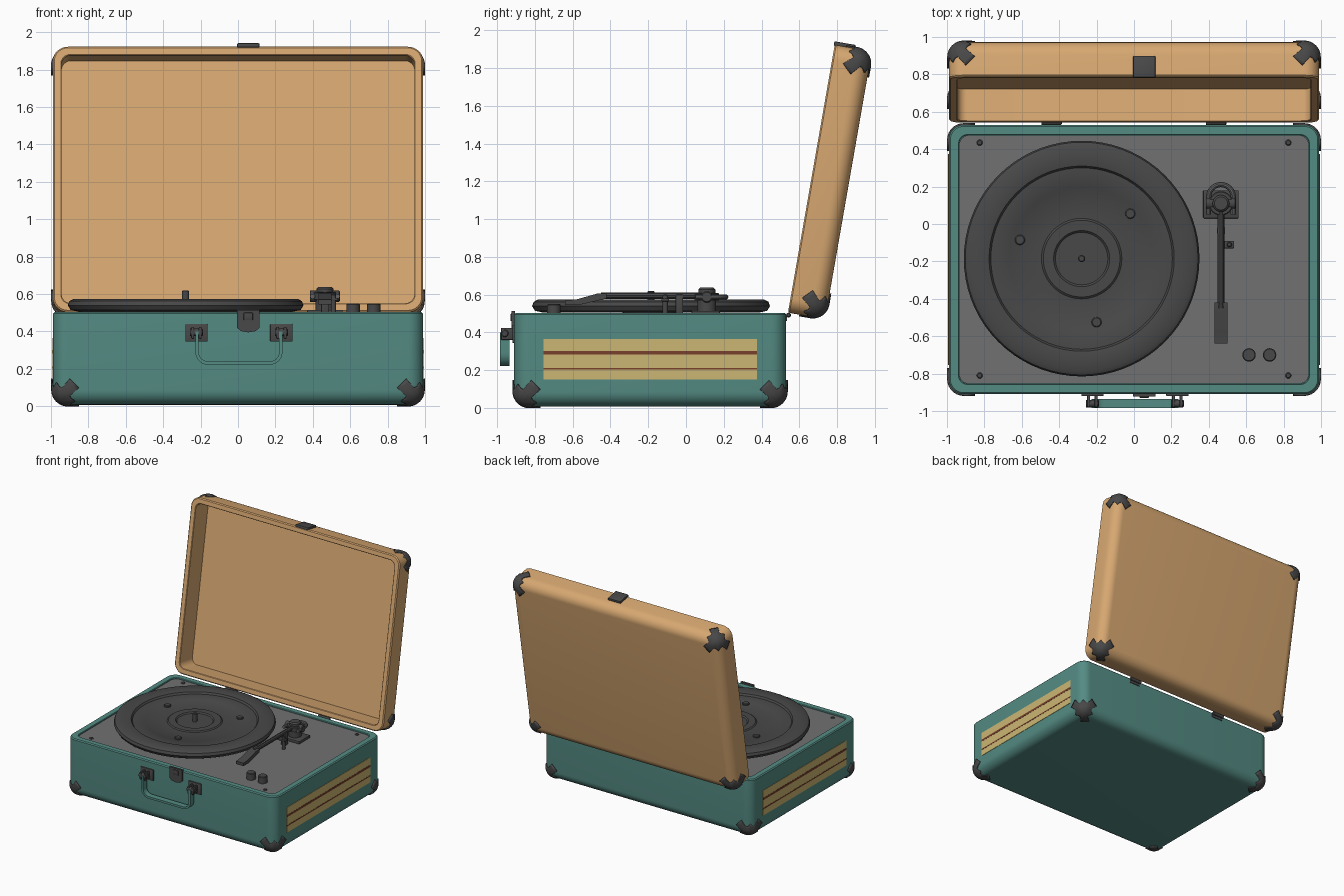
import bpy, bmesh
from math import sin, cos, pi, radians
from mathutils import Vector, Matrix

if "Cube" in bpy.data.objects:
    bpy.data.objects.remove(bpy.data.objects["Cube"])


def material(name, rgb):
    m = bpy.data.materials.new(name)
    m.use_nodes = True
    m.diffuse_color = (*rgb, 1)
    m.node_tree.nodes["Principled BSDF"].inputs["Base Color"].default_value = (*rgb, 1)
    return m


TAN = material("tan_leather", (0.68, 0.39, 0.165))
TEAL = material("teal_leather", (0.09, 0.26, 0.23))
DECK = material("deck_grey", (0.165, 0.165, 0.165))
DARK = material("dark_plastic", (0.065, 0.065, 0.067))
METAL = material("grey_metal", (0.13, 0.13, 0.13))
CLOTH = material("straw_cloth", (0.6, 0.47, 0.17))
STRIPE = material("maroon_stripe", (0.19, 0.05, 0.025))

HX, HY, R = 0.99, 0.72, 0.08          # half sizes and corner radius of the case
TILT = radians(9.9)
S, C = sin(TILT), cos(TILT)
CASE = Matrix.Translation((0, -0.19, 0.008))
LID = (Matrix.Translation((0, 0.54 + HY * S + 0.2 * C, 0.505 + HY * C - 0.2 * S))
       @ Matrix.Rotation(pi / 2 - TILT, 4, 'X'))
WORLD = Matrix()
made = []


def add(name, bm, mat, place=WORLD, recalc=True):
    if recalc:
        bmesh.ops.recalc_face_normals(bm, faces=bm.faces)
    me = bpy.data.meshes.new(name)
    bm.to_mesh(me)
    bm.free()
    me.materials.append(mat)
    ob = bpy.data.objects.new(name, me)
    ob.matrix_world = place
    bpy.context.collection.objects.link(ob)
    made.append(ob)
    return ob


def box(name, mat, xs, ys, zs, bevel=0, place=WORLD):
    bm = bmesh.new()
    bmesh.ops.create_cube(bm, size=1)
    for v in bm.verts:
        v.co = [(b + a) / 2 + k * (b - a) for k, (a, b) in zip(v.co, (xs, ys, zs))]
    if bevel:
        bmesh.ops.bevel(bm, geom=bm.edges[:], offset=bevel, segments=2,
                        profile=0.5, affect='EDGES')
    add(name, bm, mat, place)


def lathe(name, mat, profile, center, along_x=False, steps=24):
    bm = bmesh.new()
    vs = [bm.verts.new((r, 0, z)) for r, z in profile]
    es = [bm.edges.new(p) for p in zip(vs, vs[1:])]
    bmesh.ops.spin(bm, geom=vs + es, cent=(0, 0, 0), axis=(0, 0, 1),
                   angle=2 * pi, steps=steps)
    bmesh.ops.remove_doubles(bm, verts=bm.verts, dist=1e-5)
    turn = Matrix.Rotation(pi / 2, 4, 'Y') if along_x else WORLD
    add(name, bm, mat, Matrix.Translation(center) @ turn)


def knob(name, mat, r, h, center, along_x=False, b=0.005):
    lathe(name, mat, [(0, 0), (r, 0), (r, h - b), (r - b, h), (0, h)], center, along_x)


def prism(name, mat, outline, to_3d, depth):
    bm = bmesh.new()
    f = bm.faces.new([bm.verts.new(to_3d(a, b)) for a, b in outline])
    g = bmesh.ops.extrude_face_region(bm, geom=[f])["geom"]
    bmesh.ops.translate(bm, vec=depth, verts=[v for v in g if isinstance(v, bmesh.types.BMVert)])
    add(name, bm, mat)


def tube(name, mat, pts, radius):
    cu = bpy.data.curves.new(name, 'CURVE')
    cu.dimensions = '3D'
    cu.fill_mode = 'FULL'
    cu.bevel_depth, cu.bevel_resolution = radius, 3
    cu.use_fill_caps = True
    sp = cu.splines.new('POLY')
    sp.points.add(len(pts) - 1)
    for p, co in zip(sp.points, pts):
        p.co = (*co, 1)
    path = bpy.data.objects.new(name + "_path", cu)
    bpy.context.collection.objects.link(path)
    bpy.context.view_layer.update()
    bm = bmesh.new()
    bm.from_mesh(path.evaluated_get(bpy.context.evaluated_depsgraph_get()).to_mesh())
    bpy.data.objects.remove(path)
    add(name, bm, mat)


def ring(hx, hy, r, n=8):
    pts = []
    for q, (sx, sy) in enumerate(((1, 1), (-1, 1), (-1, -1), (1, -1))):
        for i in range(n + 1):
            a = (q + i / n) * pi / 2
            pts.append((sx * (hx - r) + r * cos(a), sy * (hy - r) + r * sin(a)))
    return pts


def tray(name, mat, rim, wall, floor, place):
    """Rounded open box: bottom arc, straight side, rim, then inner wall and floor."""
    arc = [(R * (1 - sin(t)), R * (1 - cos(t))) for t in (k * pi / 16 for k in range(9))]
    levels = [(i, z, R - i) for i, z in arc]
    levels += [(0, rim - 0.008, R), (0.008, rim, R - 0.008), (wall - 0.004, rim, 0.05),
               (wall, rim - 0.004, 0.05), (wall, floor, 0.05)]
    bm = bmesh.new()
    loops = [[bm.verts.new((x, y, z)) for x, y in ring(HX - i, HY - i, r)]
             for i, z, r in levels]
    for a, b in zip(loops, loops[1:]):
        for k in range(len(a)):
            j = (k + 1) % len(a)
            bm.faces.new((a[k], a[j], b[j], b[k]))
    bm.faces.new(loops[0])
    bm.faces.new(loops[-1])
    bmesh.ops.remove_doubles(bm, verts=bm.verts, dist=1e-5)
    add(name, bm, mat, place)


def corner_guard(name, sx, sy, place):
    """Three-tabbed plate wrapped over a rounded corner."""
    half = [(0, 0.118), (14, 0.102), (28, 0.103), (33, 0.166)]
    rays = half + [(45, 0.163)] + [(90 - a, r) for a, r in reversed(half)]
    bm = bmesh.new()
    n = 8

    def wrap(axis, s, t):
        d = Vector((0, 0, 0))
        d[(axis + 1) % 3], d[(axis + 2) % 3] = s, t
        q = Vector([max(c, R) for c in d])
        p = q + (d - q).normalized() * (R + 0.003)
        return bm.verts.new((sx * (HX - p.x), sy * (HY - p.y), p.z))

    for axis in range(3):
        grid = [[wrap(axis, r * k / n * cos(radians(a)), r * k / n * sin(radians(a)))
                 for k in range(n + 1)] for a, r in rays]
        for a, b in zip(grid, grid[1:]):
            for k in range(n):
                bm.faces.new((a[k], a[k + 1], b[k + 1], b[k]))
    bmesh.ops.remove_doubles(bm, verts=bm.verts, dist=1e-5)
    bmesh.ops.recalc_face_normals(bm, faces=bm.faces)
    if sum(f.normal.dot(Vector((sx, sy, -1))) for f in bm.faces) < 0:
        bmesh.ops.reverse_faces(bm, faces=bm.faces)
    mod = add(name, bm, DARK, place, recalc=False).modifiers.new("thickness", 'SOLIDIFY')
    mod.thickness, mod.offset = 0.012, 0


# Case, lid and corner guards
tray("case", TEAL, 0.495, 0.055, 0.45, CASE)
tray("lid", TAN, 0.2, 0.047, 0.025, LID)
for part, place in (("case", CASE), ("lid", LID)):
    for sx, side in ((1, "left"), (-1, "right")):
        for sy, end in ((1, "far"), (-1, "near")):
            corner_guard(f"{part}_guard_{end}_{side}", sx, sy, place)

# Deck plate and its screws
prism("deck", DECK, ring(HX - 0.056, HY - 0.056, 0.05),
      lambda x, y: (x, y - 0.19, 0.45), (0, 0, 0.043))
for x in (-0.825, 0.825):
    for y in (-0.81, 0.435):
        knob("deck_screw", DARK, 0.016, 0.01, (x, y, 0.49))

# Platter with stepped rings, spindle and three screws
PX, PY = -0.28, -0.185
lathe("platter", DARK, [(0, 0.505), (0.57, 0.505), (0.615, 0.515), (0.63, 0.54), (0.622, 0.562),
                        (0.6, 0.574), (0.52, 0.574), (0.495, 0.57), (0.485, 0.555), (0.39, 0.555),
                        (0.385, 0.552), (0.215, 0.552), (0.205, 0.56), (0.15, 0.56),
                        (0.14, 0.55), (0, 0.55)], (PX, PY, 0), steps=72)
knob("platter_hub", DARK, 0.15, 0.04, (PX, PY, 0.47))
knob("spindle", DARK, 0.019, 0.08, (PX, PY, 0.54))
for x, y in ((-0.02, 0.055), (-0.61, -0.085), (-0.2, -0.525)):
    knob("platter_screw", DARK, 0.027, 0.02, (x, y, 0.545))

# Tonearm: base, pivot, counter loop, arm, head and rest
TX, TY = 0.465, 0.11
box("tonearm_base", DARK, (0.37, 0.56), (0.03, 0.18), (0.49, 0.515), 0.005)
knob("pivot_post", DARK, 0.05, 0.07, (TX, TY, 0.51))
knob("pivot_body", DARK, 0.065, 0.04, (TX, TY, 0.57))
knob("pivot_cap", DARK, 0.045, 0.03, (TX, TY, 0.608), b=0.01)
knob("pivot_axle", DARK, 0.03, 0.16, (TX - 0.08, TY, 0.588), True)
loop = [(TX + 0.066, 0.05, 0.588)]
loop += [(TX + 0.066 * cos(k * pi / 12), 0.145 + 0.066 * sin(k * pi / 12), 0.588) for k in range(13)]
tube("pivot_loop", METAL, loop + [(TX - 0.066, 0.05, 0.588)], 0.014)
tube("tonearm", DARK, [(TX, TY, 0.595), (TX, -0.45, 0.595)], 0.018)
prism("tonearm_head", DARK, [(-0.42, 0.608), (-0.47, 0.606), (-0.58, 0.575), (-0.64, 0.57),
                             (-0.64, 0.545), (-0.57, 0.545), (-0.42, 0.58)],
      lambda y, z: (0.43, y, z), (0.07, 0, 0))
box("arm_rest", DARK, (0.445, 0.487), (-0.055, -0.015), (0.49, 0.6), 0.004)
knob("lift_post", DARK, 0.014, 0.11, (0.51, -0.11, 0.49))
box("lift_lever", DARK, (0.46, 0.535), (-0.13, -0.09), (0.565, 0.58), 0.004)

# Control knobs
for x in (0.615, 0.725):
    knob("control_knob", DARK, 0.036, 0.06, (x, -0.7, 0.49))

# Cloth side panels with stripes
for s in (-1, 1):
    for name, mat, out, z0, z1 in (("side_panel", CLOTH, 0.003, 0.15, 0.365),
                                   ("upper_stripe", STRIPE, 0.0045, 0.283, 0.301),
                                   ("lower_stripe", STRIPE, 0.0045, 0.203, 0.213)):
        box(name, mat, sorted((s * (HX - 0.001), s * (HX + out))), (-0.755, 0.375), (z0, z1))

# Front latch and lid clasp
prism("front_latch", DARK, [(-0.005, 0.515), (-0.005, 0.42), (0.015, 0.402), (0.055, 0.395),
                            (0.095, 0.402), (0.115, 0.42), (0.115, 0.515)],
      lambda x, z: (x, -0.905, z), (0, -0.018, 0))
box("latch_button", DARK, (0.03, 0.08), (-0.93, -0.915), (0.46, 0.5), 0.004)
box("lid_clasp", DARK, (-0.005, 0.115), (HY - 0.005, HY + 0.018), (0.09, 0.205), 0.006, LID)

# Handle strap with its two mounts
for x in (-0.222, 0.232):
    box("handle_plate", DARK, (x - 0.06, x + 0.06), (-0.92, -0.905), (0.345, 0.44), 0.004)
    for dx in (-0.02, 0.02):
        box("handle_lug", DARK, (x + dx - 0.008, x + dx + 0.008), (-0.98, -0.915),
            (0.36, 0.425), 0.006)
    knob("handle_pin", DARK, 0.02, 0.07, (x - 0.035, -0.96, 0.395), True)


def strap_edge(r):
    right = [(0.165 + r, 0.4)]
    right += [(0.165 + r * cos(a), 0.29 - r * sin(a)) for a in (k * pi / 12 for k in range(7))]
    return right + [(-x, z) for x, z in reversed(right)]


prism("handle", TEAL, strap_edge(0.068) + strap_edge(0.05)[::-1],
      lambda x, z: (x + 0.005, -0.985, z), (0, 0.05, 0))

# Back hinges
for x in (-0.44, 0.44):
    knob("hinge_barrel", DARK, 0.013, 0.11, (x - 0.055, 0.543, 0.492), True)
    box("hinge_plate", DARK, (x - 0.05, x + 0.05), (0.525, 0.535), (0.46, 0.495))

bpy.ops.object.select_all(action='DESELECT')
for ob in made:
    ob.select_set(True)
bpy.context.view_layer.objects.active = made[0]
bpy.ops.object.shade_smooth_by_angle(angle=radians(35))
